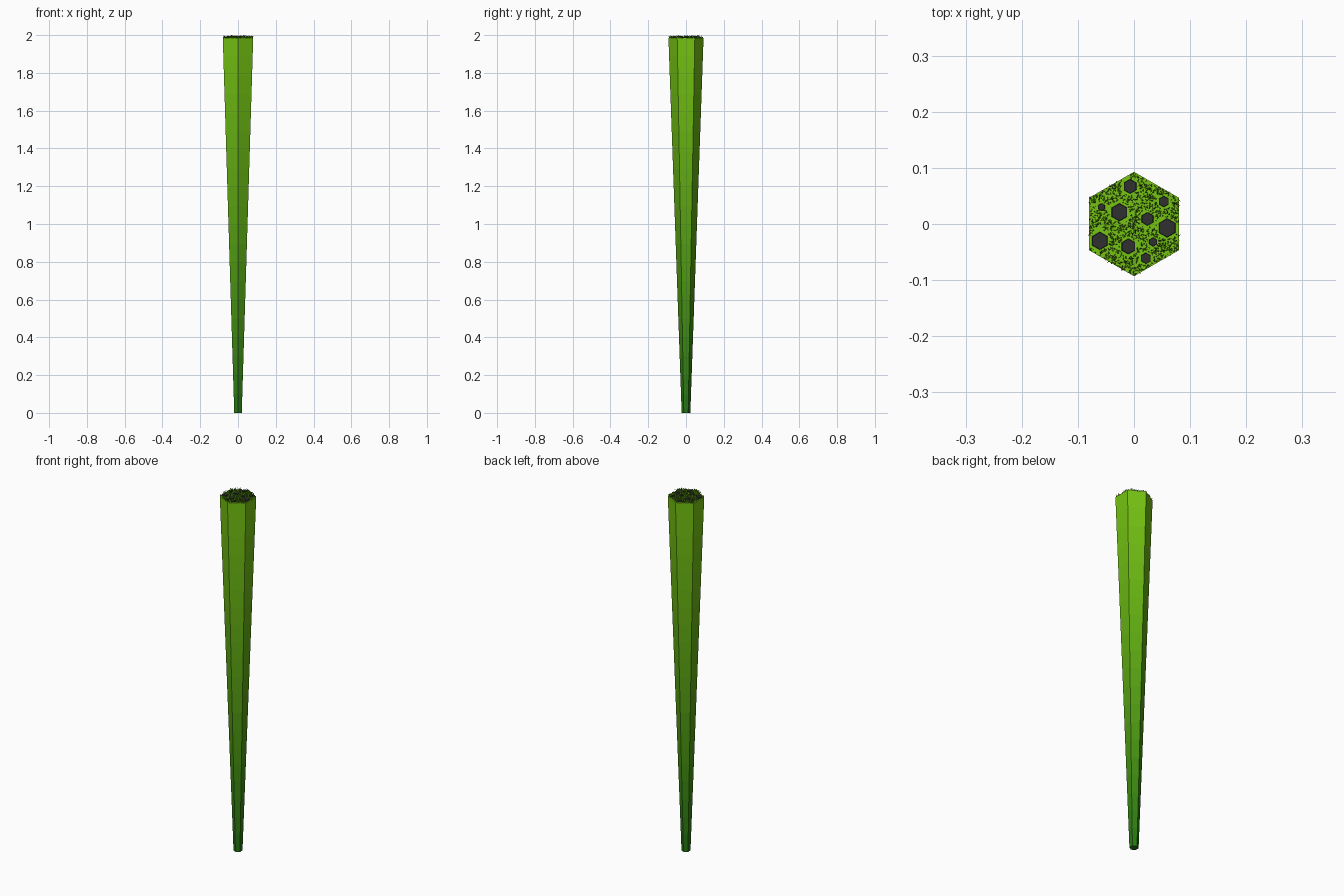
import bpy, bmesh, math, random
from mathutils import Vector

if "Cube" in bpy.data.objects:
    bpy.data.objects.remove(bpy.data.objects["Cube"])

random.seed(4)
TOP = 1.985
R_TOP, R_BOTTOM = 0.093, 0.023


def material(name, color):
    m = bpy.data.materials.new(name)
    m.diffuse_color = (*color, 1)
    m.use_nodes = True
    m.node_tree.nodes["Principled BSDF"].inputs["Base Color"].default_value = m.diffuse_color
    return m


def finish(name, bm, mats):
    mesh = bpy.data.meshes.new(name)
    bm.to_mesh(mesh)
    bm.free()
    for m in mats:
        mesh.materials.append(m)
    ob = bpy.data.objects.new(name, mesh)
    bpy.context.collection.objects.link(ob)
    return ob


def hex_ring(bm, x, y, z, r):
    return [bm.verts.new((x + r * math.cos(math.radians(30 + 60 * i)),
                          y + r * math.sin(math.radians(30 + 60 * i)), z)) for i in range(6)]


def bridge(bm, a, b, mat=0):
    for i in range(6):
        j = (i + 1) % 6
        bm.faces.new((a[i], a[j], b[j], b[i])).material_index = mat


# Tapered hexagonal stalk, shaded from dark to light green in bands
BANDS = 20
low, high = (0.02, 0.19, 0.006), (0.18, 0.55, 0.006)
greens = [material(f"green_{i}", [a + (b - a) * i / (BANDS - 1) for a, b in zip(low, high)])
          for i in range(BANDS)]
bm = bmesh.new()
rings = [hex_ring(bm, 0, 0, TOP * i / BANDS, R_BOTTOM + (R_TOP - R_BOTTOM) * i / BANDS)
         for i in range(BANDS + 1)]
for i in range(BANDS):
    bridge(bm, rings[i], rings[i + 1], i)
bm.faces.new(rings[0][::-1])
bm.faces.new(rings[-1]).material_index = BANDS - 1
finish("stalk", bm, greens)

# Small dark hexagonal studs on the top face
studs = [(-0.007, 0.067, 0.013), (-0.058, 0.03, 0.007), (-0.026, 0.021, 0.016),
         (0.053, 0.04, 0.01), (0.024, 0.009, 0.012), (0.059, -0.007, 0.017),
         (-0.061, -0.03, 0.016), (-0.01, -0.04, 0.014), (0.034, -0.032, 0.008),
         (0.021, -0.061, 0.01)]
bm = bmesh.new()
for x, y, r in studs:
    a, b = hex_ring(bm, x, y, TOP, r), hex_ring(bm, x, y, TOP + 0.006, r * 0.95)
    bridge(bm, a, b)
    bm.faces.new(b)
finish("top_studs", bm, [material("dark_grey", (0.03, 0.03, 0.03))])


# Short leaning blades scattered over the top, clear of the studs
def inside_hexagon(x, y, r):
    return abs(x) < r * 0.866 and abs(x) * 0.5 + abs(y) * 0.866 < r * 0.866


bm = bmesh.new()
count = 0
while count < 1300:
    x, y = random.uniform(-0.09, 0.09), random.uniform(-0.09, 0.09)
    if not inside_hexagon(x, y, 0.092):
        continue
    if any(math.hypot(x - sx, y - sy) < r + 0.003 for sx, sy, r in studs):
        continue
    turn, lean = random.uniform(0, math.tau), random.uniform(0, 0.007)
    h = random.uniform(0.006, 0.015)
    side = Vector((math.cos(turn), math.sin(turn), 0)) * 0.0009
    out = Vector((-math.sin(turn), math.cos(turn), 0)) * lean
    base = Vector((x, y, TOP))
    up = Vector((0, 0, h))
    v = [bm.verts.new(p) for p in (base - side, base + side,
                                   base + side * 0.7 + out * 0.3 + up * 0.6,
                                   base - side * 0.7 + out * 0.3 + up * 0.6,
                                   base + out + up)]
    bm.faces.new(v[:4])
    bm.faces.new((v[3], v[2], v[4]))
    count += 1
finish("grass_blades", bm, [material("grass_green", (0.1, 0.3, 0.01))])
